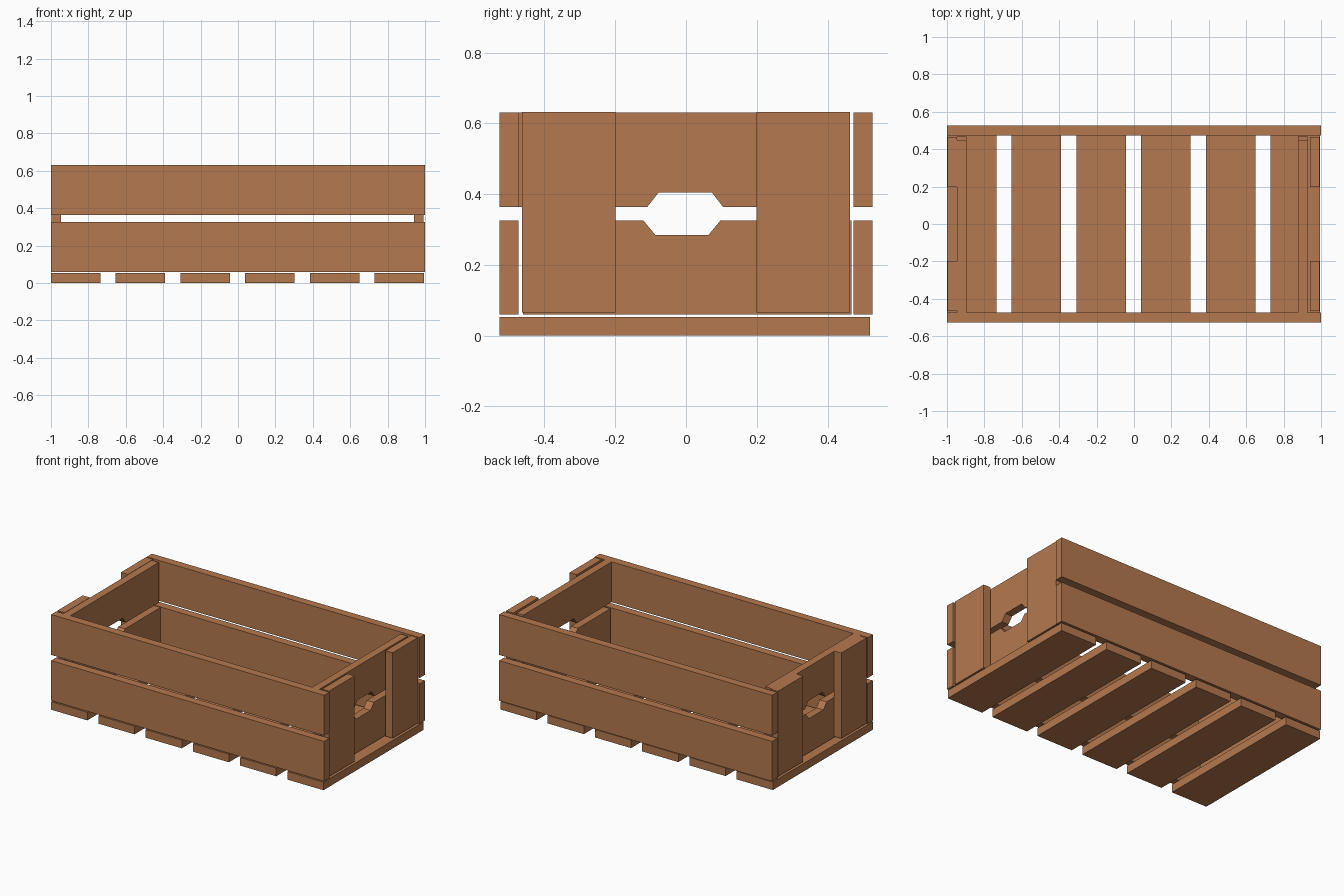
import bpy
import bmesh

if "Cube" in bpy.data.objects:
    bpy.data.objects.remove(bpy.data.objects["Cube"], do_unlink=True)

# Single wood colour
COLOUR = (0.46, 0.19, 0.077, 1)
wood = bpy.data.materials.new("warm_wood")
wood.use_nodes = True
wood.diffuse_color = COLOUR
bsdf = wood.node_tree.nodes["Principled BSDF"]
bsdf.inputs["Base Color"].default_value = COLOUR
bsdf.inputs["Roughness"].default_value = 0.8


def board(name, x0, x1, outline):
    """Extrude a (y, z) outline along x from x0 to x1."""
    bm = bmesh.new()
    face = bm.faces.new([bm.verts.new((x0, y, z)) for y, z in outline])
    ext = bmesh.ops.extrude_face_region(bm, geom=[face])
    moved = [g for g in ext["geom"] if isinstance(g, bmesh.types.BMVert)]
    bmesh.ops.translate(bm, verts=moved, vec=(x1 - x0, 0, 0))
    bmesh.ops.recalc_face_normals(bm, faces=bm.faces)
    mesh = bpy.data.meshes.new(name)
    bm.to_mesh(mesh)
    bm.free()
    mesh.materials.append(wood)
    obj = bpy.data.objects.new(name, mesh)
    bpy.context.collection.objects.link(obj)


def rect(y0, y1, z0, z1):
    return [(y0, z0), (y1, z0), (y1, z1), (y0, z1)]


# Floor slats
for i in range(6):
    x = -1 + i * 0.346
    board(f"floor_slat_{i + 1}", x, x + 0.265, rect(-0.527, 0.52, 0, 0.053))

# Long side planks, two high
for side, y in (("front", -0.527), ("back", 0.473)):
    for level, z0, z1 in (("lower", 0.06, 0.325), ("upper", 0.363, 0.63)):
        board(f"{side}_{level}_plank", -1, 1, rect(y, y + 0.054, z0, z1))

# End planks with half a handle hole in each
lower_end = [(-0.46, 0.06), (0.467, 0.06), (0.467, 0.325), (0.097, 0.325),
             (0.064, 0.285), (-0.087, 0.285), (-0.12, 0.325), (-0.46, 0.325)]
upper_end = [(-0.473, 0.63), (0.45, 0.63), (0.45, 0.363), (0.105, 0.363),
             (0.073, 0.405), (-0.077, 0.405), (-0.11, 0.363), (-0.473, 0.363)]

for side, plank_x, post_x in (("right", -0.946, -0.998), ("left", 0.876, 0.941)):
    board(f"{side}_end_lower_plank", plank_x, plank_x + 0.051, lower_end)
    board(f"{side}_end_upper_plank", plank_x, plank_x + 0.051, upper_end)
    # Upright boards on the outside of each end
    for place, y in (("front", -0.464), ("back", 0.199)):
        board(f"{side}_{place}_upright", post_x, post_x + 0.052,
              rect(y, y + 0.265, 0.066, 0.632))
